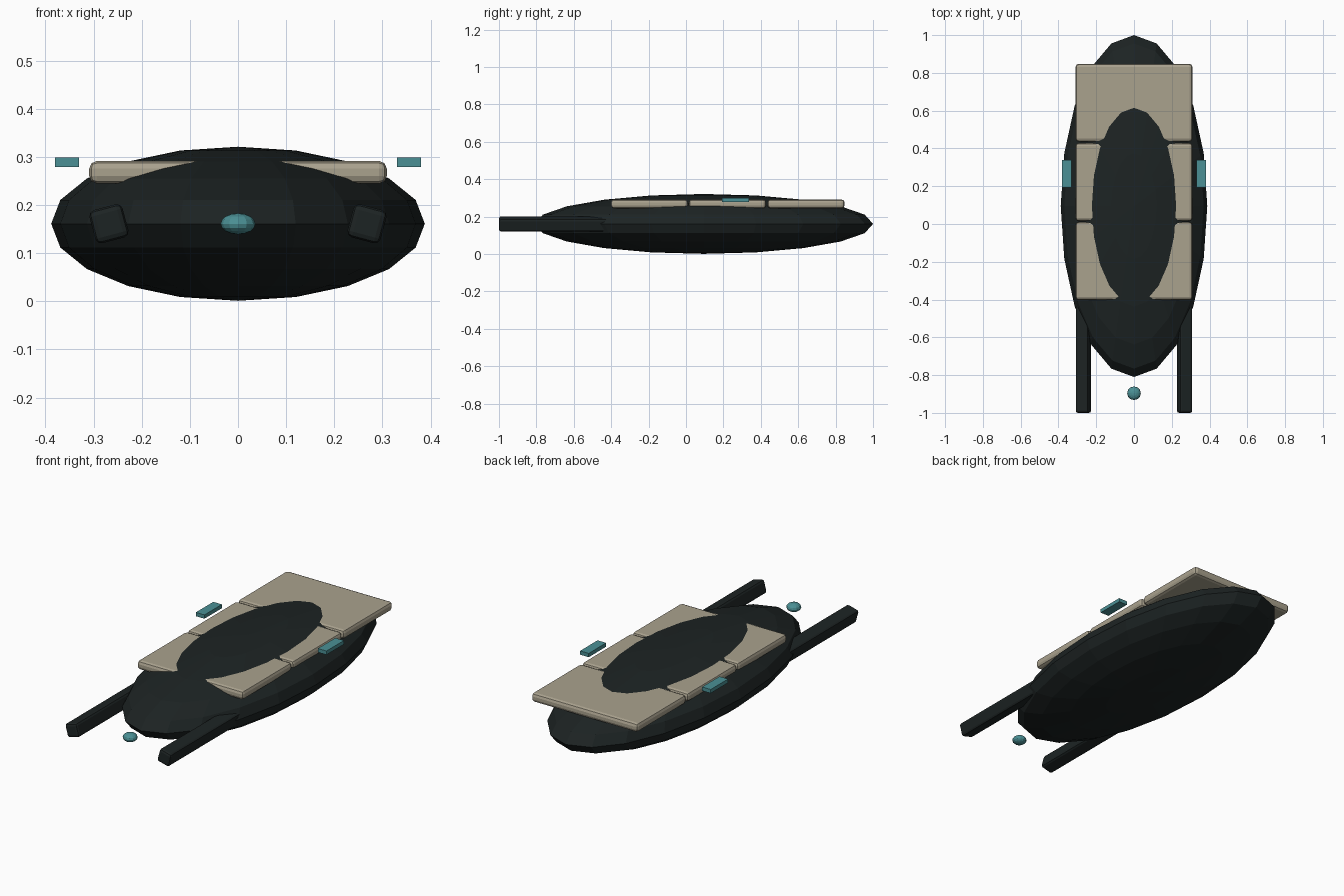
import bpy
from math import radians

if "Cube" in bpy.data.objects:
    bpy.data.objects.remove(bpy.data.objects["Cube"])


def material(name, rgb):
    m = bpy.data.materials.new(name)
    m.diffuse_color = (*rgb, 1)
    m.use_nodes = True
    m.node_tree.nodes["Principled BSDF"].inputs["Base Color"].default_value = m.diffuse_color
    return m


DARK = material("dark_hull", (0.012, 0.017, 0.017))
TAN = material("tan_armour", (0.40, 0.36, 0.27))
TEAL = material("teal_light", (0.07, 0.28, 0.30))


def finish(obj, name, mat):
    obj.name = name
    obj.data.materials.append(mat)
    return obj


def ellipsoid(name, loc, radii, segments, rings, mat):
    bpy.ops.mesh.primitive_uv_sphere_add(segments=segments, ring_count=rings, radius=1, location=loc)
    obj = finish(bpy.context.object, name, mat)
    obj.scale = radii
    bpy.ops.object.transform_apply(location=False, rotation=False, scale=True)
    return obj


def box(name, loc, size, mat, bevel=0.0, roll=0.0):
    bpy.ops.mesh.primitive_cube_add(size=1, location=loc)
    obj = finish(bpy.context.object, name, mat)
    obj.scale = size
    bpy.ops.object.transform_apply(location=False, rotation=False, scale=True)
    obj.rotation_euler.y = radians(roll)
    if bevel:
        mod = obj.modifiers.new("bevel", "BEVEL")
        mod.width = bevel
        mod.segments = 2
    return obj


# Faceted lens-shaped hull and the sensor ball ahead of it
ellipsoid("hull", (0, 0.095, 0.161), (0.388, 0.905, 0.160), 20, 10, DARK)
ellipsoid("nose_sensor", (0, -0.896, 0.161), (0.036, 0.036, 0.022), 12, 8, TEAL)

# Row of armour plates across the back
for name, y in (("front_plate", -0.196), ("middle_plate", 0.222), ("rear_plate", 0.642)):
    box(name, (0, y, 0.268), (0.618, 0.412, 0.047), TAN, bevel=0.016)

# Mirrored forward prongs and side lights
for side, s in (("left", -1), ("right", 1)):
    box(side + "_prong", (s * 0.268, -0.65, 0.161), (0.071, 0.70, 0.071), DARK,
        bevel=0.012, roll=s * 15)
    box(side + "_light", (s * 0.355, 0.265, 0.289), (0.05, 0.145, 0.02), TEAL)
